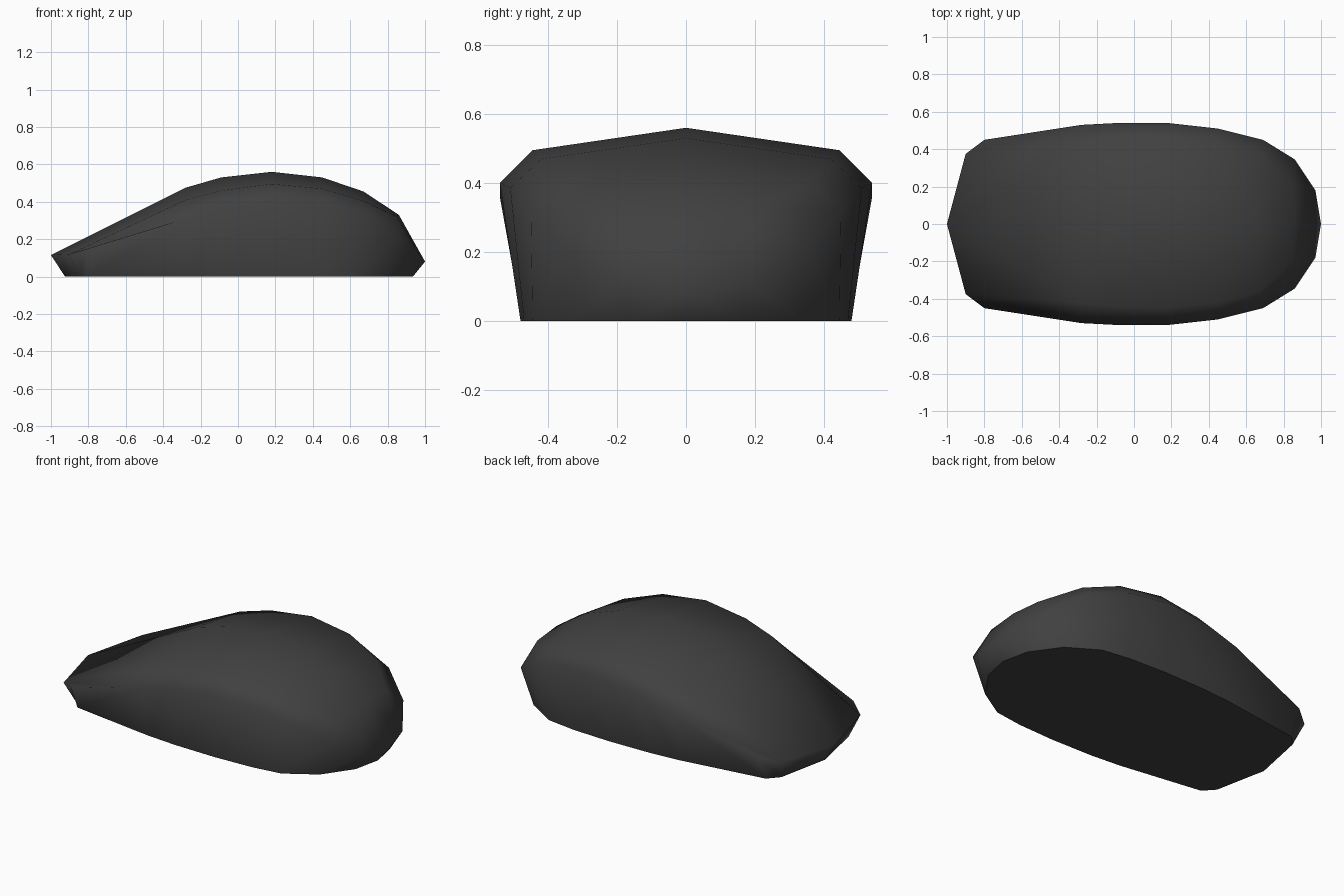
import bpy
import bmesh

cube = bpy.data.objects.get("Cube")
if cube:
    bpy.data.objects.remove(cube, do_unlink=True)

# Dark plastic
plastic = bpy.data.materials.new("charcoal_plastic")
plastic.use_nodes = True
colour = (0.052, 0.052, 0.052, 1)
plastic.diffuse_color = colour
bsdf = next(n for n in plastic.node_tree.nodes if n.type == "BSDF_PRINCIPLED")
bsdf.inputs["Base Color"].default_value = colour

# Half outlines, running from the low tip to the rounded heel
base = [(-.925, 0), (-.86, .32), (-.8, .385), (-.28, .46), (-.09, .475), (.18, .48),
        (.42, .47), (.6, .445), (.78, .335), (.9, .165), (.935, 0)]
rim = [(-1, 0, .115), (-.9, .375, .12), (-.8, .45, .15), (-.28, .53, .31),
       (-.09, .54, .36), (.18, .54, .40), (.45, .51, .385), (.69, .45, .32),
       (.86, .345, .21), (.97, .18, .115), (1, 0, .08)]
shoulder = [(-.28, .42, .41), (-.09, .44, .46), (.18, .445, .495),
            (.45, .42, .47), (.67, .36, .405), (.85, .2, .32)]
crown = [(-.28, .475), (-.09, .53), (.18, .56), (.45, .53), (.67, .455), (.86, .33)]

bm = bmesh.new()
B = [bm.verts.new((x, y, 0)) for x, y in base]
R = [bm.verts.new(p) for p in rim]
S = [bm.verts.new(p) for p in shoulder]
C = [bm.verts.new((x, 0, z)) for x, z in crown]


def strip(a, b):
    """Bridge two point rows of equal length with quads."""
    for i in range(len(a) - 1):
        bm.faces.new((a[i], b[i], b[i + 1], a[i + 1]))


# Side wall, upper bevel, sloping back and the two end patches
strip(B, R)
strip(R[3:9], S)
strip(S, C)
bm.faces.new((R[1], S[0], R[3], R[2]))
bm.faces.new((R[0], C[0], S[0], R[1]))
bm.faces.new((R[8], S[-1], R[9]))
bm.faces.new((R[9], S[-1], C[-1], R[10]))

# Mirror the half shell across the centre plane
bmesh.ops.mirror(bm, geom=bm.verts[:] + bm.edges[:] + bm.faces[:],
                 axis="Y", merge_dist=0.0005)
bmesh.ops.remove_doubles(bm, verts=bm.verts[:], dist=0.0005)

# Flat underside with a crisp edge
rim_edges = [e for e in bm.edges if e.is_boundary]
bmesh.ops.contextual_create(bm, geom=rim_edges)
bmesh.ops.recalc_face_normals(bm, faces=bm.faces[:])
for face in bm.faces:
    face.smooth = True
for edge in bm.edges:
    if all(v.co.z < 0.001 for v in edge.verts):
        edge.smooth = False

mesh = bpy.data.meshes.new("mouse_body")
bm.to_mesh(mesh)
bm.free()
mesh.materials.append(plastic)
body = bpy.data.objects.new("mouse_body", mesh)
bpy.context.collection.objects.link(body)
